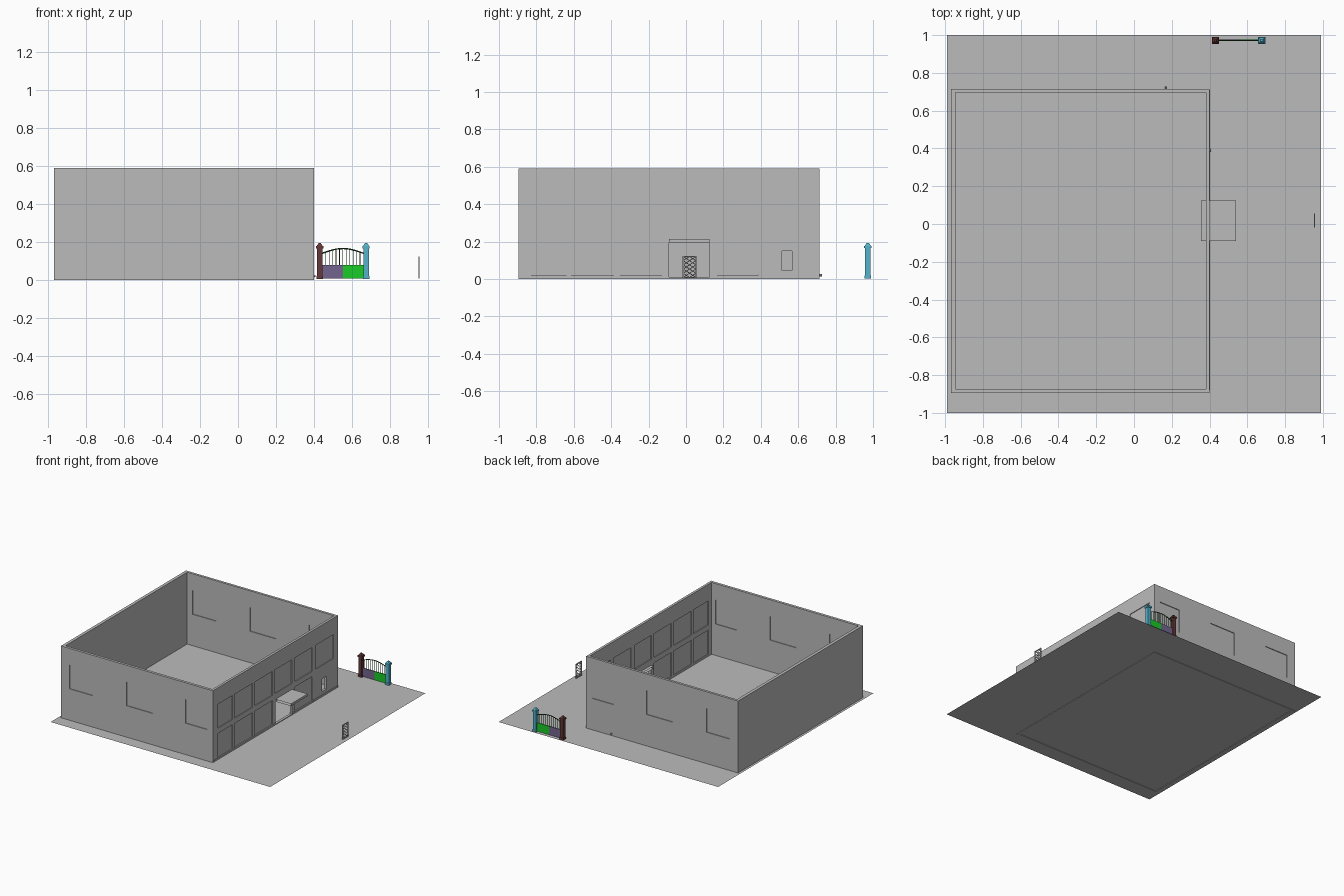
import bpy, bmesh, math
from mathutils import Vector, Matrix

cube = bpy.data.objects.get("Cube")
if cube:
    bpy.data.objects.remove(cube, do_unlink=True)


def material(name, rgb):
    m = bpy.data.materials.new(name)
    m.use_nodes = True
    m.diffuse_color = (*rgb, 1)
    m.node_tree.nodes["Principled BSDF"].inputs["Base Color"].default_value = (*rgb, 1)
    return m


GREY = material("plain grey", (0.5, 0.5, 0.5))
MAROON = material("maroon", (0.13, 0.04, 0.04))
TEAL = material("teal", (0.09, 0.45, 0.6))
GREEN = material("bright green", (0.01, 0.6, 0.02))
PURPLE = material("dusty purple", (0.17, 0.13, 0.27))
DARK = material("dark green", (0.015, 0.07, 0.015))


def finish(name, bm, mat):
    mesh = bpy.data.meshes.new(name)
    bm.to_mesh(mesh)
    bm.free()
    mesh.materials.append(mat)
    obj = bpy.data.objects.new(name, mesh)
    bpy.context.collection.objects.link(obj)
    return obj


def add_box(bm, x, y, z):
    size = Matrix.Diagonal((x[1] - x[0], y[1] - y[0], z[1] - z[0], 1))
    mid = Matrix.Translation((sum(x) / 2, sum(y) / 2, sum(z) / 2))
    bmesh.ops.create_cube(bm, size=1, matrix=mid @ size)


def boxes(name, parts, mat):
    bm = bmesh.new()
    for p in parts:
        add_box(bm, *p)
    return finish(name, bm, mat)


def add_bar(bm, a, b, r, sides=6):
    a, b = Vector(a), Vector(b)
    turn = (b - a).to_track_quat("Z", "Y").to_matrix().to_4x4()
    bmesh.ops.create_cone(bm, cap_ends=True, segments=sides, radius1=r, radius2=r,
                          depth=(b - a).length,
                          matrix=Matrix.Translation((a + b) / 2) @ turn)


def add_sheet(bm, corners):
    bm.faces.new([bm.verts.new(c) for c in corners])


def rect(x, y, z):
    return [(x[0], y[0], z), (x[1], y[0], z), (x[1], y[1], z), (x[0], y[1], z)]


# Ground sheet
bm = bmesh.new()
add_sheet(bm, rect((-0.99, 0.99), (-1, 1), 0.004))
finish("ground", bm, GREY)

# Building shell dimensions and window layout
OX, OY, TOP = (-0.97, 0.4), (-0.895, 0.715), 0.59
IX, IY = (-0.945, 0.38), (-0.873, 0.695)
UPPER, LOWER = (0.26, 0.455), (0.02, 0.217)
front_cols = [(-0.895, -0.685), (-0.38, -0.145), (0.155, 0.345)]
side_cols = [(-0.83, -0.64), (-0.615, -0.385), (-0.353, -0.128),
             (-0.096, 0.123), (0.166, 0.385), (0.428, 0.658)]
DOOR, VENT = (-0.09, 0.125), (0.513, 0.567)

side_windows = [(c, UPPER) for c in side_cols]
side_windows += [(c, LOWER) for i, c in enumerate(side_cols) if i not in (3, 5)]
openings, panes = [], []
for col in front_cols:
    for wall in ((OY[0], IY[0]), (IY[1], OY[1])):
        openings.append((col, (wall[0] - 0.02, wall[1] + 0.02), UPPER))
        panes.append((col, (wall[0] + 0.006, wall[1] - 0.006), UPPER))
for col, z in side_windows:
    openings.append(((0.36, 0.42), col, z))
    panes.append(((0.386, 0.394), col, z))
openings += [((0.36, 0.42), DOOR, (0.01, 0.195)), ((0.36, 0.42), VENT, (0.045, 0.15))]

# Walls: hollow box with window and door openings cut through
walls = boxes("walls", [(OX, OY, (0, TOP))], GREY)
cutters = [boxes("room_cutter", [(IX, IY, (-0.1, 1))], GREY),
           boxes("opening_cutter", openings, GREY)]
for c in cutters:
    c.hide_render = True
    mod = walls.modifiers.new("cut", "BOOLEAN")
    mod.operation, mod.solver, mod.object = "DIFFERENCE", "EXACT", c
graph = bpy.context.evaluated_depsgraph_get()
cut_mesh = bpy.data.meshes.new_from_object(walls.evaluated_get(graph))
walls.modifiers.clear()
walls.data = cut_mesh
for c in cutters:
    bpy.data.objects.remove(c, do_unlink=True)

boxes("window_panes", panes, GREY)

# Thin base strip along the entrance wall, broken at the doorway
boxes("base_strip", [((0.4, 0.403), (-0.88, DOOR[0]), (0.012, 0.02)),
                     ((0.4, 0.403), (DOOR[1], 0.71), (0.012, 0.02))], GREY)

# Entrance canopy: folded sheet, open at both ends
bm = bmesh.new()
cx, cz = (0.355, 0.54), (0.195, 0.213)
for z in cz:
    add_sheet(bm, rect(cx, DOOR, z))
add_sheet(bm, [(cx[1], DOOR[0], cz[0]), (cx[1], DOOR[1], cz[0]),
               (cx[1], DOOR[1], cz[1]), (cx[1], DOOR[0], cz[1])])
finish("entrance_canopy", bm, GREY)

# Small pipe stubs near the ground
bm = bmesh.new()
add_bar(bm, (0.17, 0.71, 0.02), (0.17, 0.727, 0.02), 0.006, 8)
add_bar(bm, (0.395, 0.39, 0.02), (0.408, 0.39, 0.02), 0.006, 8)
finish("pipe_stubs", bm, GREY)

# Gate posts with a wide cap and a low pointed top
GY = 0.972
for name, x, mat in (("gate_post_right", 0.431, MAROON), ("gate_post_left", 0.676, TEAL)):
    bm = bmesh.new()
    for half, z in ((0.017, (0.004, 0.02)), (0.014, (0.02, 0.165)), (0.019, (0.165, 0.178))):
        add_box(bm, (x - half, x + half), (GY - half, GY + half), z)
    bmesh.ops.create_cone(bm, cap_ends=True, segments=4, radius1=0.023, radius2=0.008, depth=0.016,
                          matrix=Matrix.Translation((x, GY, 0.186)) @ Matrix.Rotation(math.pi / 4, 4, "Z"))
    finish(name, bm, mat)

# Gate leaves: solid lower panels
G0, G1 = 0.445, 0.662
GM = (G0 + G1) / 2
for name, x, mat in (("gate_panel_right", (G0, GM), PURPLE), ("gate_panel_left", (GM, G1), GREEN)):
    boxes(name, [(x, (GY - 0.004, GY + 0.004), (0.008, 0.077))], mat)


# Upright gate bars under an arched rail
def arch(x):
    return 0.14 + 0.025 * math.cos((x - GM) / (G1 - G0) * math.pi)


bm = bmesh.new()
count = 12
xs = [G0 + (G1 - G0) * i / count for i in range(count + 1)]
for x in xs[1:-1]:
    add_bar(bm, (x, GY, 0.075), (x, GY, arch(x)), 0.002)
for a, b in zip(xs, xs[1:]):
    add_bar(bm, (a, GY, arch(a)), (b, GY, arch(b)), 0.0035)
finish("gate_bars", bm, DARK)

# Free-standing lattice door
bm = bmesh.new()
DX, d0, d1, z0, z1 = 0.955, -0.015, 0.053, 0.006, 0.124
thick = (DX - 0.003, DX + 0.003)
for y in (d0, d1):
    add_box(bm, thick, (y - 0.003, y + 0.003), (z0, z1))
rows = 5
step = (z1 - z0 - 0.006) / rows
for i in range(rows + 1):
    z = z0 + 0.003 + i * step
    if i in (0, rows):
        add_box(bm, thick, (d0, d1), (z - 0.003, z + 0.003))
    if i < rows:
        ym = (d0 + d1) / 2
        for a, b in ((d0, ym), (ym, d0), (ym, d1), (d1, ym)):
            add_bar(bm, (DX, a, z), (DX, b, z + step), 0.002, 4)
finish("lattice_door", bm, GREY)
